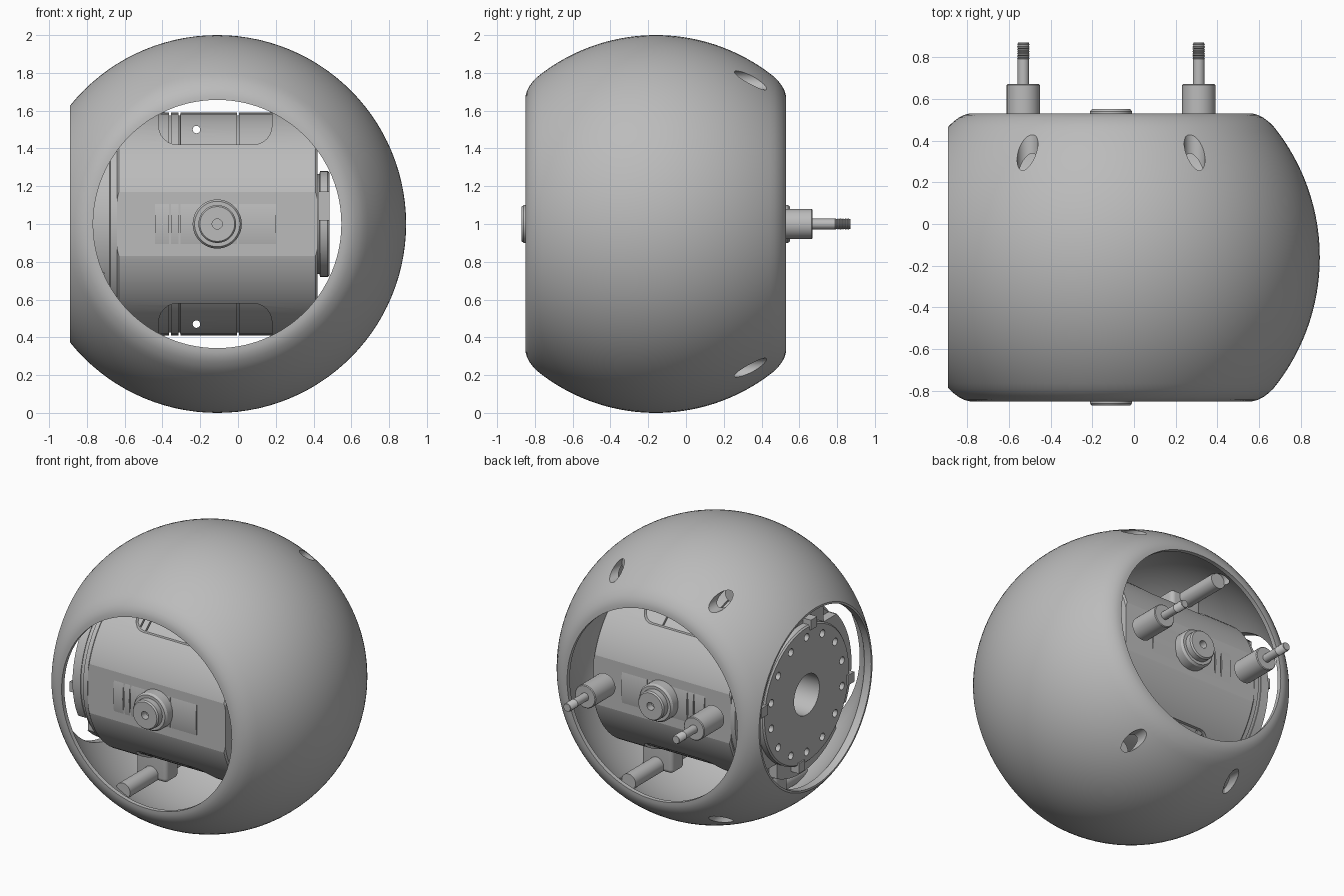
import bpy, bmesh, math
from mathutils import Vector

if "Cube" in bpy.data.objects:
    bpy.data.objects.remove(bpy.data.objects["Cube"], do_unlink=True)

CENTRE = Vector((-0.11, -0.16, 1.0))     # centre of the ball shell

metal = bpy.data.materials.new("plain grey metal")
metal.use_nodes = True
GREY = (0.5, 0.5, 0.5, 1)
metal.diffuse_color = GREY
metal.node_tree.nodes["Principled BSDF"].inputs["Base Color"].default_value = GREY


def finish(name, bm):
    bmesh.ops.recalc_face_normals(bm, faces=bm.faces)
    mesh = bpy.data.meshes.new(name)
    bm.to_mesh(mesh)
    bm.free()
    mesh.materials.append(metal)
    ob = bpy.data.objects.new(name, mesh)
    ob.location = CENTRE
    bpy.context.collection.objects.link(ob)
    return ob


def lathe_into(bm, profile, axis, at=(0, 0, 0), segs=48, closed=False):
    """Turn (radius, distance) points about the x or y axis."""
    rings = []
    for k in range(segs):
        a = math.tau * k / segs
        ring = []
        for r, t in profile:
            c, s = r * math.cos(a), r * math.sin(a)
            p = (t, c, s) if axis == "x" else (c, t, s)
            ring.append(bm.verts.new(Vector(p) + Vector(at)))
        rings.append(ring)
    n = len(profile)
    for k in range(segs):
        a, b = rings[k], rings[(k + 1) % segs]
        for i in range(n if closed else n - 1):
            j = (i + 1) % n
            bm.faces.new((a[i], a[j], b[j], b[i]))
    bmesh.ops.remove_doubles(bm, verts=bm.verts, dist=1e-5)


def lathe(name, profile, axis, **kw):
    bm = bmesh.new()
    lathe_into(bm, profile, axis, **kw)
    return finish(name, bm)


def rod_profile(r, t0, t1):
    return [(0, t0), (r, t0), (r, t1), (0, t1)]


def box(name, lo, hi, bevel=0.0, along=None):
    bm = bmesh.new()
    bmesh.ops.create_cube(bm, size=1)
    for v in bm.verts:
        v.co = [(l + h) / 2 + c * (h - l) for c, l, h in zip(v.co, lo, hi)]
    if bevel:
        edges = [e for e in bm.edges if along is None or
                 abs((e.verts[0].co - e.verts[1].co)[along]) > 1e-4]
        bmesh.ops.bevel(bm, geom=edges, offset=bevel, segments=6, profile=0.5, affect="EDGES")
    return finish(name, bm)


def cut(ob, *cutters):
    for c in cutters:
        mod = ob.modifiers.new("cut", "BOOLEAN")
        mod.operation, mod.solver, mod.object = "DIFFERENCE", "EXACT", c
    dg = bpy.context.evaluated_depsgraph_get()
    mesh = bpy.data.meshes.new_from_object(ob.evaluated_get(dg))
    ob.modifiers.clear()
    ob.data = mesh
    for c in cutters:
        bpy.data.objects.remove(c, do_unlink=True)


# Ball shell: sphere with rounded front and back openings
def arc(radius, y0, y1, n=40):
    a0, a1 = math.asin(y0 / radius), math.asin(y1 / radius)
    return [(radius * math.cos(a0 + (a1 - a0) * i / n),
             radius * math.sin(a0 + (a1 - a0) * i / n)) for i in range(n + 1)]


lip = [(0.755, 0.65), (0.73, 0.669), (0.705, 0.682), (0.68, 0.689), (0.657, 0.69), (0.657, 0.66)]
profile = (arc(1.0, -0.63, 0.63) + lip + arc(0.95, 0.63, -0.63)
           + [(r, -y) for r, y in reversed(lip)])
shell = lathe("ball_shell", profile, "y", segs=112, closed=True)

# Flat side opening and the four screw holes in the shell
HOLES = [(sx * 0.4, sz * 0.76, sz) for sx in (-1, 1) for sz in (-1, 1)]
side_plane = box("side_plane", (-1.2, -1.2, -1.2), (-0.78, 1.2, 1.2))
side_hole = lathe("side_hole", rod_profile(0.612, -1.1, -0.4), "x", segs=80)
bm = bmesh.new()
for x, z, _ in HOLES:
    lathe_into(bm, rod_profile(0.05, 0.2, 0.8), "y", at=(x, 0, z), segs=32)
cut(shell, side_plane, side_hole, finish("screw_holes", bm))

# Round motor body with flat front and back and rounded pockets above and below
body = lathe("motor_body", [(0, -0.53), (0.595, -0.53), (0.605, -0.52),
                            (0.605, 0.52), (0.595, 0.53), (0, 0.53)], "x", segs=80)
cut(body,
    box("front_flat", (-0.9, -0.9, -0.9), (0.9, -0.58, 0.9)),
    box("back_flat", (-0.9, 0.58, -0.9), (0.9, 0.9, 0.9)),
    box("top_pocket", (-0.31, -0.9, 0.42), (0.29, 0.9, 0.9), 0.1, 1),
    box("bottom_pocket", (-0.31, -0.9, -0.9), (0.29, 0.9, -0.42), 0.1, 1),
    lathe("bore", rod_profile(0.14, -0.8, -0.2), "x"))

# Grooved inner drum seen in the pockets
drum_profile = [(0.4, -0.33), (0.59, -0.33)]
for g in (-0.25, -0.2, 0.11):
    drum_profile += [(0.59, g - 0.005), (0.575, g - 0.004), (0.575, g + 0.004), (0.59, g + 0.005)]
drum_profile += [(0.59, 0.31), (0.4, 0.31)]
drum = lathe("inner_drum", drum_profile, "x", segs=72, closed=True)
bm = bmesh.new()
for z in (-0.53, 0.5):
    lathe_into(bm, rod_profile(0.02, -0.6, 0.6), "y", at=(-0.11, 0, z), segs=16)
cut(drum, finish("drum_holes", bm))

# Stepped rings and bolted flange at the side opening
lathe("flange_collar", [(0.14, -0.53), (0.585, -0.53), (0.585, -0.565), (0.56, -0.57),
                        (0.56, -0.6), (0.14, -0.6)], "x", segs=72, closed=True)
ring = lathe("notched_ring", [(0.3, -0.6), (0.565, -0.6), (0.565, -0.66), (0.3, -0.66)],
             "x", segs=72, closed=True)
notches = []
for k in range(4):
    a = math.radians(35 + 90 * k)
    y, z = 0.57 * math.cos(a), 0.57 * math.sin(a)
    notches.append(box("notch", (-0.7, y - 0.07, z - 0.07), (-0.58, y + 0.07, z + 0.07)))
cut(ring, *notches)

disc = lathe("flange_disc", [(0.14, -0.6), (0.475, -0.6), (0.475, -0.7), (0.465, -0.71),
                             (0.14, -0.71)], "x", segs=72, closed=True)
bm = bmesh.new()
for k in range(14):
    a = math.tau * (k + 0.5) / 14
    lathe_into(bm, rod_profile(0.026, -0.8, -0.66), "x",
               at=(0, 0.4 * math.cos(a), 0.4 * math.sin(a)), segs=16)
cut(disc, finish("bolt_holes", bm))

for k in range(4):
    a = math.radians(8 + 90 * k)
    y, z = 0.48 * math.cos(a), 0.48 * math.sin(a)
    box("flange_clip", (-0.72, y - 0.035, z - 0.035), (-0.64, y + 0.035, z + 0.035))

# End cap on the far side of the body
cap = lathe("end_cap", [(0, 0.52), (0.265, 0.52), (0.265, 0.54), (0.28, 0.545),
                        (0.28, 0.585), (0.27, 0.595), (0, 0.595)], "x", segs=64)
cut(cap, box("cap_notch", (0.54, -0.5, 0.02), (0.62, -0.13, 0.17)))

# Pivot bosses front and back
for side, s in (("front", -1), ("back", 1)):
    lathe(side + "_boss", [(r, s * t) for r, t in (
        (0, 0.55), (0.13, 0.55), (0.13, 0.645), (0.12, 0.66), (0.1, 0.66), (0.1, 0.7),
        (0.092, 0.71), (0.027, 0.71), (0.027, 0.66), (0, 0.66))], "y")

# Threaded pins at the back
pin = [(0, 0.61), (0.08, 0.61), (0.08, 0.825), (0.075, 0.83), (0.028, 0.83), (0.028, 0.95)]
for i in range(9):
    t = 0.95 + i * 0.0085
    pin += [(0.03, t + 0.002), (0.026, t + 0.007)]
pin += [(0.026, 1.03), (0, 1.03)]
for side, x in (("left", 0.42), ("right", -0.42)):
    lathe(side + "_threaded_pin", pin, "y", at=(x, 0, 0), segs=32)

# Support rods and brackets between body and shell
for x, z, sz in HOLES:
    lathe("support_rod", rod_profile(0.055, -0.38, 0.38), "y", at=(x, 0, z), segs=32)
    z0, z1 = sorted((sz * 0.4, sz * 0.8))
    box("support_bracket", (x - 0.12, -0.07, z0), (x + 0.12, 0.07, z1), 0.03)


# Smooth round surfaces and keep hard edges
def smooth(objects, degrees):
    bpy.ops.object.select_all(action="DESELECT")
    for ob in objects:
        ob.select_set(True)
        bpy.context.view_layer.objects.active = ob
    bpy.ops.object.shade_smooth_by_angle(angle=math.radians(degrees))


parts = [ob for ob in bpy.context.scene.objects
         if ob.type == "MESH" and metal.name in ob.data.materials]
smooth([ob for ob in parts if ob is not body], 28)
smooth([body], 10)
